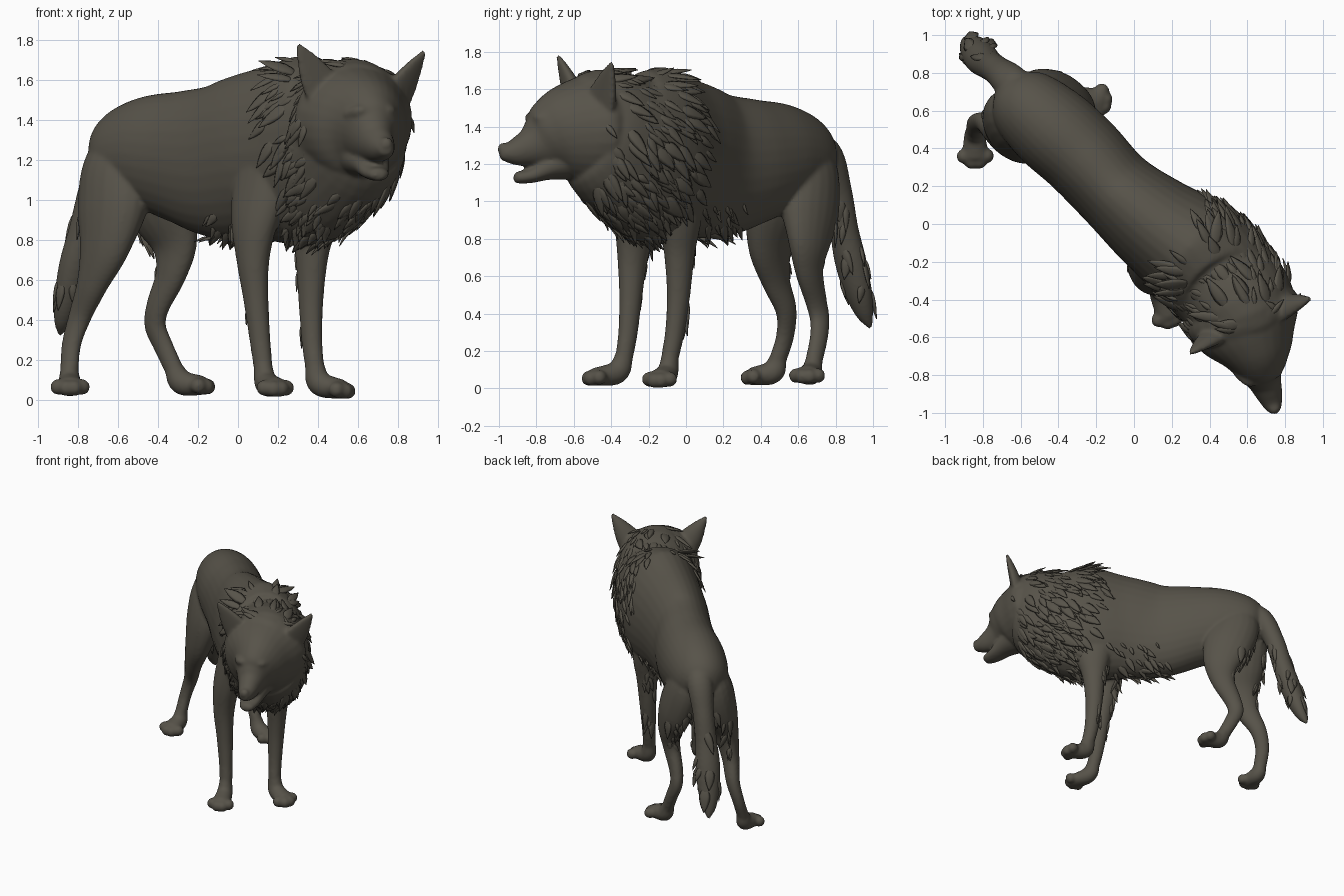
import bpy, bmesh, math, random
from mathutils import Vector

random.seed(4)
if "Cube" in bpy.data.objects:
    bpy.data.objects.remove(bpy.data.objects["Cube"])

# One flat fur colour
fur = bpy.data.materials.new("dark_grey_brown_fur")
fur.use_nodes = True
colour = (.095, .086, .067, 1)
fur.diffuse_color = colour
bsdf = fur.node_tree.nodes["Principled BSDF"]
bsdf.inputs["Base Color"].default_value = colour
bsdf.inputs["Roughness"].default_value = .9

UP = Vector((0, 0, 1))
BODY_FWD = Vector((.72, -.69, 0))
BODY_SIDE = Vector((.69, .72, 0))
HEAD_FWD = Vector((.33, -.94, 0))
HEAD_SIDE = Vector((.94, .33, 0))


def smooth_path(points, steps):
    """Catmull-Rom through points of x, y, z, half width, half height."""
    pts = [Vector(p) for p in points]
    pts = [pts[0] * 2 - pts[1]] + pts + [pts[-1] * 2 - pts[-2]]
    out = []
    for a, b, c, d in zip(pts, pts[1:], pts[2:], pts[3:]):
        for i in range(steps):
            t = i / steps
            out.append((b * 2 + (c - a) * t + (a * 2 - b * 5 + c * 4 - d) * t * t
                        + (b * 3 - a - c * 3 + d) * t ** 3) / 2)
    return out + [pts[-2]]


def tube(bm, points, side, steps=6, sides=20, dent=1):
    """Loft ellipses along a path; dent scales the front half of each ring."""
    path = smooth_path(points, steps)
    rings = []
    for i, p in enumerate(path):
        t = (path[min(i + 1, len(path) - 1)] - path[max(i - 1, 0)])
        t = Vector(t[:3]).normalized()
        w = (side - t * side.dot(t)).normalized()
        h = t.cross(w)
        ring = []
        for k in range(sides):
            a = math.tau * k / sides
            s = math.sin(a)
            ring.append(bm.verts.new(Vector(p[:3]) + w * math.cos(a) * max(p[3], .001)
                        + h * s * max(p[4], .001) * (dent if s < 0 else 1)))
        rings.append(ring)
    for r, q in zip(rings, rings[1:]):
        for k in range(sides):
            j = (k + 1) % sides
            bm.faces.new((r[k], r[j], q[j], q[k]))
    bm.faces.new(rings[0][::-1])
    bm.faces.new(rings[-1])


def ball(bm, centre, radius):
    made = bmesh.ops.create_uvsphere(bm, u_segments=14, v_segments=8, radius=radius)
    bmesh.ops.translate(bm, verts=made["verts"], vec=centre)


def finish(bm, name):
    bmesh.ops.recalc_face_normals(bm, faces=bm.faces)
    mesh = bpy.data.meshes.new(name)
    bm.to_mesh(mesh)
    bm.free()
    mesh.materials.append(fur)
    mesh.shade_smooth()
    obj = bpy.data.objects.new(name, mesh)
    bpy.context.collection.objects.link(obj)
    return obj


def on_head(side, forward, up):
    return Vector((.68, -.8, 1.33)) + HEAD_SIDE * side + HEAD_FWD * forward + UP * up


body = bmesh.new()
# Torso from rump to neck
tube(body, [(-.69, .73, 1.18, .07, .08), (-.61, .66, 1.21, .185, .215), (-.45, .52, 1.235, .23, .285),
            (-.28, .37, 1.215, .23, .335), (-.1, .18, 1.195, .225, .39), (.1, .01, 1.225, .26, .425),
            (.35, -.175, 1.25, .305, .475), (.51, -.35, 1.325, .3, .405), (.59, -.48, 1.42, .27, .3),
            (.62, -.57, 1.4, .15, .18)], BODY_SIDE, sides=32)
# Skull and upper muzzle
tube(body, [(.5, -.25, 1.38, .06, .08), (.56, -.43, 1.39, .29, .295), (.6, -.55, 1.375, .285, .29),
            (.64, -.655, 1.36, .215, .255), (.66, -.725, 1.34, .16, .207), (.675, -.785, 1.31, .115, .148),
            (.695, -.84, 1.285, .088, .105), (.72, -.91, 1.265, .068, .075),
            (.738, -.97, 1.258, .046, .046), (.743, -.995, 1.258, .03, .03)], HEAD_SIDE, sides=28)
# Lower jaw, nose pad and brows
tube(body, [(.62, -.62, 1.23, .14, .12), (.66, -.74, 1.185, .1, .075), (.685, -.83, 1.14, .075, .043),
            (.705, -.9, 1.127, .052, .032), (.71, -.92, 1.127, .025, .018)], HEAD_SIDE)
ball(body, (.742, -.975, 1.28), .035)
for s in (-1, 1):
    ridge = [(.035, .02, .115, .02), (.08, .005, .115, .03), (.13, -.06, .1, .02)]
    tube(body, [(*on_head(s * l, f, u), r, r) for l, f, u, r in ridge], UP)

# Ears, broad at the root and flatter towards the front
for root, tip, side in (((.44, -.61, 1.53), (.3, -.69, 1.78), HEAD_SIDE),
                        ((.79, -.47, 1.49), (.938, -.4, 1.745), BODY_SIDE)):
    a, b = Vector(root), Vector(tip)
    tube(body, [(*a.lerp(b, f), w, h) for f, w, h in
                ((0, .1, .085), (.35, .085, .065), (.7, .05, .042), (1, .012, .016))], side, dent=.3)

# Tail
tube(body, [(-.52, .6, 1.33, .07, .08), (-.64, .74, 1.26, .095, .085), (-.72, .81, 1.06, .078, .075),
            (-.77, .845, .85, .08, .075), (-.81, .88, .68, .09, .08), (-.845, .92, .52, .08, .068),
            (-.875, .955, .4, .052, .045), (-.892, .99, .32, .01, .01)], BODY_SIDE)


def paw(ankle, heel, toe):
    """Foot with four toes, pointing from heel to toe."""
    heel, toe = Vector(heel), Vector(toe)
    ahead = (toe - heel).normalized()
    side = UP.cross(ahead).normalized()
    tube(body, [(*ankle, .045, .05), (*heel, .058, .062), (*toe, .07, .048)], side)
    for k, back in ((-1.5, .03), (-.5, 0), (.5, 0), (1.5, .03)):
        ball(body, toe + side * k * .04 - ahead * (back - .02) - UP * .003, .041)


# Legs: hip or shoulder down to the ankle, then the paw
right_hind = [(-.53, .55, 1.3, .1, .14), (-.6, .545, 1.15, .15, .2), (-.63, .49, .95, .135, .205),
              (-.67, .455, .76, .092, .15), (-.73, .48, .58, .064, .09), (-.79, .535, .42, .05, .064),
              (-.833, .53, .28, .043, .054), (-.845, .49, .15, .043, .05)]
left_hind = [(-.47, .61, 1.3, .1, .14), (-.46, .66, 1.15, .13, .18), (-.38, .66, .95, .125, .19),
             (-.32, .66, .78, .085, .14), (-.335, .66, .63, .062, .09), (-.4, .695, .47, .05, .066),
             (-.415, .715, .37, .046, .06), (-.375, .71, .27, .043, .054), (-.32, .685, .15, .043, .05)]
right_fore = [(.14, -.22, 1.15, .12, .2), (.085, -.265, .9, .095, .14), (.075, -.285, .7, .076, .09),
              (.09, -.295, .5, .06, .066), (.11, -.31, .3, .05, .055), (.125, -.33, .17, .046, .05)]
left_fore = [(.36, -.06, 1.15, .12, .2), (.38, -.035, .9, .095, .14), (.37, -.035, .72, .076, .09),
             (.365, -.04, .5, .06, .066), (.37, -.06, .3, .05, .055), (.383, -.085, .17, .046, .05)]
for leg, heel, toe in ((right_hind, (-.843, .46, .085), (-.84, .35, .064)),
                       (left_hind, (-.28, .67, .085), (-.175, .645, .07)),
                       (right_fore, (.14, -.37, .085), (.19, -.495, .06)),
                       (left_fore, (.41, -.1, .08), (.525, -.145, .05))):
    tube(body, leg, BODY_SIDE)
    paw(leg[-1][:3], heel, toe)

# Fuse all body parts into one smooth skin
body_obj = finish(body, "body")
remesh = body_obj.modifiers.new("fuse", "REMESH")
remesh.mode = "VOXEL"
remesh.voxel_size = .011
remesh.use_smooth_shade = True
soften = body_obj.modifiers.new("soften", "SMOOTH")
soften.factor = .5
soften.iterations = 8

# Surface spots where fur can grow
evaluated = body_obj.evaluated_get(bpy.context.evaluated_depsgraph_get())
SPOTS = [(p.center.copy(), p.normal.copy()) for p in evaluated.to_mesh().polygons]
evaluated.to_mesh_clear()


def grow_tufts(name, count, rule):
    """Lay pointed locks on the skin; rule gives flow, length, lift or None."""
    spots = [(c, n, r) for c, n in SPOTS if (r := rule(c, n))]
    bm = bmesh.new()
    for c, n, (flow, length, lift) in random.sample(spots, min(count, len(spots))):
        along = flow + Vector([random.uniform(-.3, .3) for _ in range(3)])
        along = (along - n * along.dot(n)).normalized()
        length *= random.uniform(.6, 1.4)
        width = length * random.uniform(.12, .22)
        lock = [(0, -.012, .4, .004), (.35, -.002, 1, .01), (.7, .3 * lift, .7, .008), (1, lift, .05, .002)]
        tube(bm, [(*(c + along * length * f + n * u), width * w, h) for f, u, w, h in lock],
             n.cross(along), steps=2, sides=6)
    finish(bm, name)


def mane(c, n):
    edge = c.dot(BODY_FWD) + .25 * c.dot(BODY_SIDE) - .3 * max(0, 1.4 - c.z)
    in_front = (c - Vector((.6, -.6, 0))).dot(HEAD_FWD)
    on_ear = c.z > 1.55 and (c.x > .77 or (c.x < .46 and c.y < -.55))
    if edge > .32 and in_front < -.04 and c.z > .88 and not on_ear:
        return -BODY_FWD * .7 - UP * .7, .15, .002


def belly(c, n):
    if -.25 < c.dot(BODY_FWD) < .65 and .72 < c.z < 1 and n.z < -.25:
        return -BODY_FWD * .6 - UP, .11, .025


def leg_feathers(c, n):
    back = n.dot(-BODY_FWD)
    if c.y < .8 and back > .75 and (.65 < c.z < 1.05 or (.35 < c.z < .75 and c.x > 0)):
        return -UP, .12, .01


def tail_fur(c, n):
    if c.y > .8 and .55 < c.z < 1.05:
        return -UP, .14, .002


grow_tufts("mane_tufts", 260, mane)
grow_tufts("belly_tufts", 90, belly)
grow_tufts("leg_feathers", 45, leg_feathers)
grow_tufts("tail_tufts", 18, tail_fur)
